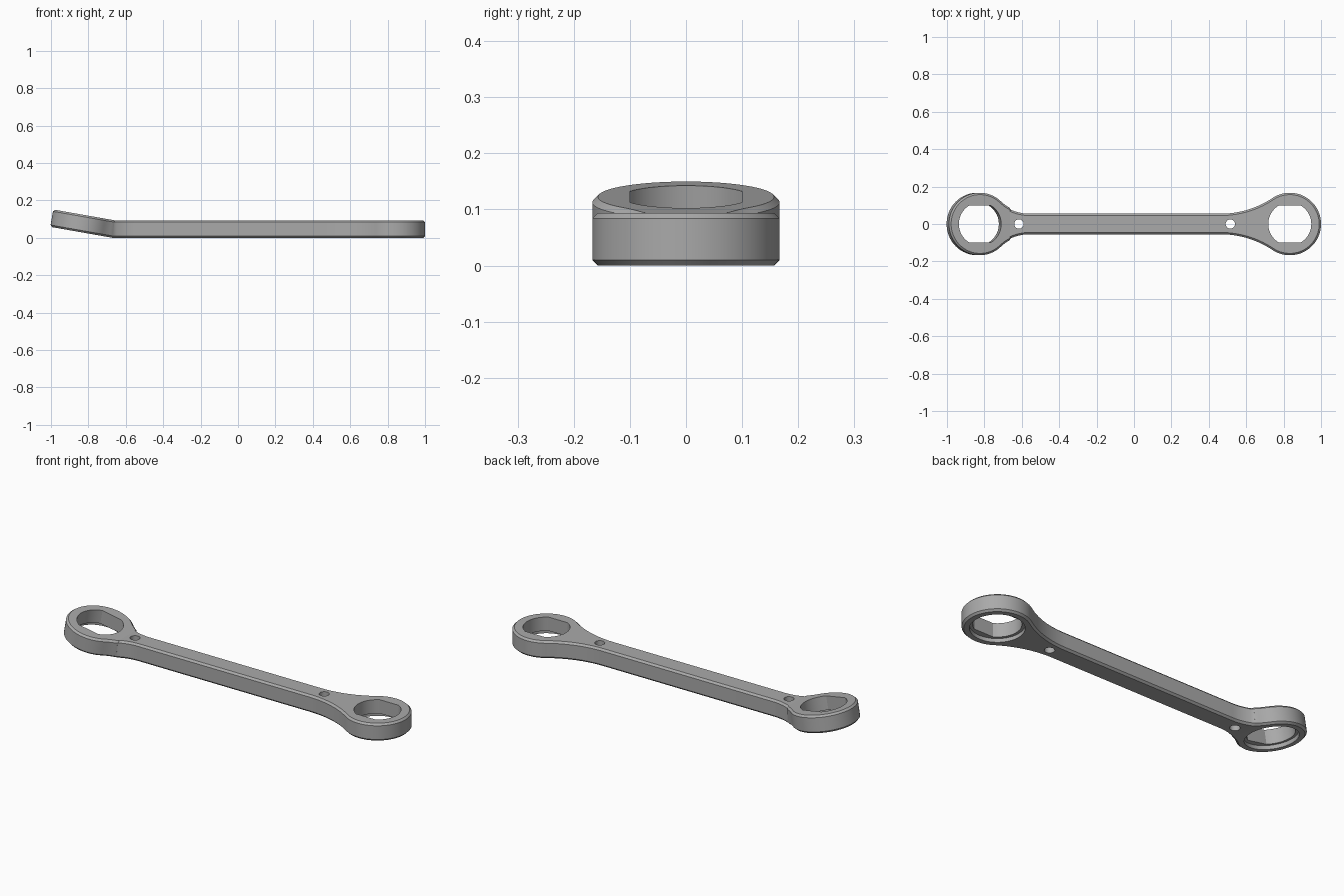
import bpy
import bmesh
from math import sin, cos, tan, pi, atan2, sqrt, radians

if "Cube" in bpy.data.objects:
    bpy.data.objects.remove(bpy.data.objects["Cube"])

THICK, CHAMFER = 0.094, 0.01
RING_R, HALF_W = 0.167, 0.055
RIGHT_X, LEFT_X = 0.833, -0.842
BEND_X, BEND = -0.67, radians(10)

steel = bpy.data.materials.new("grey_steel")
steel.use_nodes = True
colour = (0.4, 0.4, 0.4, 1)
steel.diffuse_color = colour
steel.node_tree.nodes["Principled BSDF"].inputs["Base Color"].default_value = colour


def arc(cx, cy, r, a, b, n):
    return [(cx + r * cos(a + (b - a) * i / n), cy + r * sin(a + (b - a) * i / n))
            for i in range(n + 1)]


def end_profile(centre, fillet, inset):
    """Upper half of a ring head blending into the handle, tip towards +x."""
    dx = sqrt((RING_R + fillet) ** 2 - (HALF_W + fillet) ** 2)
    cy = HALF_W + fillet
    a = atan2(cy, -dx)
    ring = arc(centre, 0, RING_R - inset, 0, a, 32)
    blend = arc(centre - dx, cy, fillet + inset, a - pi, -pi / 2, 16)
    return ring + blend[1:]


def outline(inset):
    right = end_profile(RIGHT_X, 0.5, inset)
    left = [(-x, y) for x, y in end_profile(-LEFT_X, 0.25, inset)]
    upper = right + left[::-1]
    return upper + [(x, -y) for x, y in upper[-2:0:-1]]


def loft(name, layers):
    """Closed solid through a stack of (points, height) layers."""
    bm = bmesh.new()
    rows = [[bm.verts.new((x, y, z)) for x, y in pts] for pts, z in layers]
    n = len(rows[0])
    for low, high in zip(rows, rows[1:]):
        for i in range(n):
            j = (i + 1) % n
            bm.faces.new((low[i], low[j], high[j], high[i]))
    bm.faces.new(rows[0][::-1])
    bm.faces.new(rows[-1])
    bmesh.ops.recalc_face_normals(bm, faces=bm.faces)
    mesh = bpy.data.meshes.new(name)
    bm.to_mesh(mesh)
    bm.free()
    mesh.materials.append(steel)
    obj = bpy.data.objects.new(name, mesh)
    bpy.context.collection.objects.link(obj)
    return obj


def prism(name, pts, z0, z1):
    return loft(name, [(pts, z0), (pts, z1)])


def double_d(cx, r, flat):
    """Circle with two opposite flats."""
    a = math_a = atan2(flat, sqrt(r * r - flat * flat))
    return arc(cx, 0, r, -a, math_a, 20) + arc(cx, 0, r, pi - a, pi + a, 20)


# Chamfered body
wrench = loft("wrench_body", [
    (outline(CHAMFER), 0), (outline(0), CHAMFER),
    (outline(0), THICK - CHAMFER), (outline(CHAMFER), THICK)])

# Ring openings, underside recesses and hanging holes
cutters = []
for side, x in (("left", RIGHT_X), ("right", LEFT_X)):
    cutters.append(prism(side + "_opening_cutter", double_d(x, 0.115, 0.1), -0.1, 0.2))
    cutters.append(prism(side + "_recess_cutter", arc(x, 0, 0.13, 0, 2 * pi, 64)[:-1], -0.1, 0.02))
for side, x in (("left", 0.515), ("right", -0.615)):
    cutters.append(prism(side + "_hole_cutter", arc(x, 0, 0.025, 0, 2 * pi, 32)[:-1], -0.1, 0.2))

bpy.context.view_layer.objects.active = wrench
for cutter in cutters:
    cutter.hide_render = True
    mod = wrench.modifiers.new("cut", 'BOOLEAN')
    mod.operation, mod.solver, mod.object = 'DIFFERENCE', 'EXACT', cutter
    bpy.ops.object.modifier_apply(modifier=mod.name)
for cutter in cutters:
    bpy.data.objects.remove(cutter)

# Mitred upward bend of one head
bm = bmesh.new()
bm.from_mesh(wrench.data)
bmesh.ops.bisect_plane(bm, geom=bm.verts[:] + bm.edges[:] + bm.faces[:], dist=1e-5,
                       plane_co=(BEND_X, 0, 0), plane_no=(1, 0, 0))
for v in bm.verts:
    d, z = v.co.x - BEND_X, v.co.z
    mitre = z * tan(BEND / 2)
    if d > 1e-5:
        v.co.x = BEND_X + max(d, mitre)
    else:
        d = min(d, -mitre)
        v.co.x = BEND_X + d * cos(BEND) + z * sin(BEND)
        v.co.z = -d * sin(BEND) + z * cos(BEND)
bm.to_mesh(wrench.data)
bm.free()

bpy.ops.object.select_all(action='DESELECT')
wrench.select_set(True)
bpy.ops.object.shade_smooth_by_angle(angle=radians(25))
